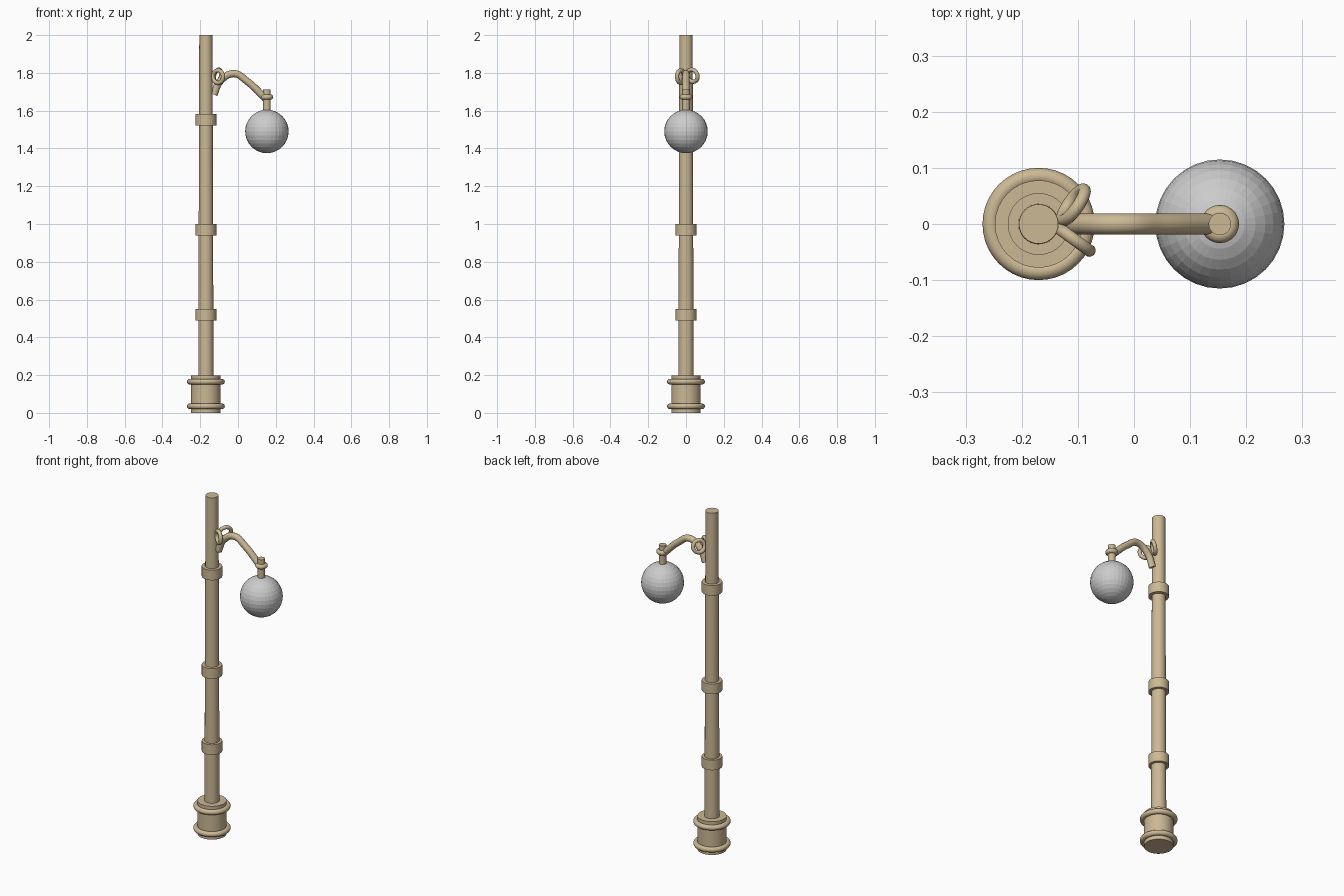
import bpy, math
from mathutils import Matrix, Vector

if "Cube" in bpy.data.objects:
    bpy.data.objects.remove(bpy.data.objects["Cube"])

POLE_X, LAMP_X = -0.17, 0.153
tan = bpy.data.materials.new("tan_metal")
tan.diffuse_color = (0.6, 0.48, 0.3, 1)
tan.use_nodes = True
tan.node_tree.nodes["Principled BSDF"].inputs["Base Color"].default_value = tan.diffuse_color


def finish(name, smooth=True):
    ob = bpy.context.object
    ob.name = name
    ob.data.materials.append(tan)
    if smooth:
        bpy.ops.object.shade_smooth_by_angle(angle=math.radians(35))
    return ob


def cylinder(name, x, r1, r2, z0, z1, sides=32):
    bpy.ops.mesh.primitive_cone_add(vertices=sides, radius1=r1, radius2=r2,
                                    depth=z1 - z0, location=(x, 0, (z0 + z1) / 2))
    return finish(name)


def ring(name, loc, major, minor, rot=None):
    bpy.ops.mesh.primitive_torus_add(major_radius=major, minor_radius=minor,
                                     major_segments=40, minor_segments=14)
    ob = finish(name)
    ob.matrix_world = Matrix.Translation(loc) @ (rot or Matrix())
    return ob


# Tapered pole on a drum base with two rounded rims
cylinder("pole", POLE_X, 0.041, 0.035, 0.0, 2.0)
cylinder("base_drum", POLE_X, 0.078, 0.078, 0.0, 0.197)
for i, z in enumerate((0.035, 0.165)):
    ring(f"base_rim_{i + 1}", (POLE_X, 0, z), 0.085, 0.015)

# Collars along the pole
for i, z in enumerate((0.52, 0.97, 1.552)):
    cylinder(f"pole_collar_{i + 1}", POLE_X, 0.055, 0.055, z - 0.03, z + 0.03)

# Swan-neck arm
curve = bpy.data.curves.new("arm", "CURVE")
curve.dimensions = "3D"
curve.bevel_depth = 0.019
curve.bevel_resolution = 4
curve.resolution_u = 10
curve.use_fill_caps = True
path = [(-0.127, 1.685), (-0.095, 1.755), (-0.022, 1.796), (0.045, 1.758), (0.145, 1.665)]
spline = curve.splines.new("BEZIER")
spline.bezier_points.add(len(path) - 1)
for p, (x, z) in zip(spline.bezier_points, path):
    p.co = (x, 0, z)
    p.handle_left_type = p.handle_right_type = "AUTO"
arm = bpy.data.objects.new("arm", curve)
bpy.context.collection.objects.link(arm)
bpy.context.view_layer.objects.active = arm
arm.select_set(True)
bpy.ops.object.convert(target="MESH")
finish("arm")

# Two ornamental loops fanning out from the pole
for name, loc, yaw, tilt in (("scroll_back", (-0.108, 0.034, 1.785), 55, 14),
                             ("scroll_front", (-0.106, -0.028, 1.78), -36, 0)):
    rot = Matrix.Rotation(math.radians(yaw), 4, "Z") @ Matrix.Rotation(math.radians(90 + tilt), 4, "X")
    ring(name, Vector(loc), 0.033, 0.011, rot)

# Lamp stem, ring and grey globe
cylinder("lamp_stem", LAMP_X, 0.02, 0.02, 1.59, 1.713, 24)
ring("lamp_ring", (LAMP_X, 0, 1.672), 0.02, 0.014)
bpy.ops.mesh.primitive_uv_sphere_add(segments=32, ring_count=16, radius=0.115,
                                     location=(LAMP_X, 0, 1.49))
bpy.context.object.name = "lamp_globe"
